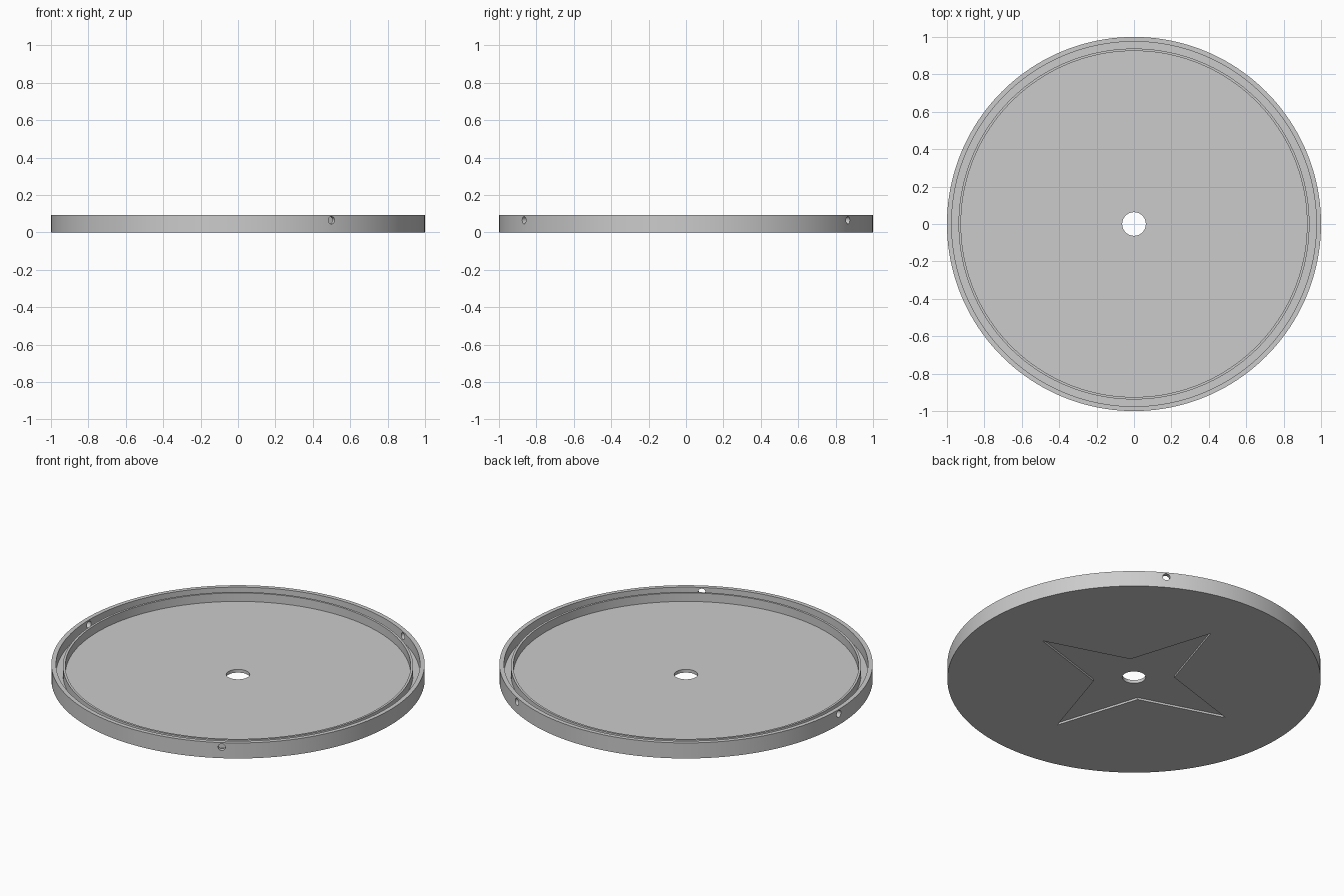
import bpy, bmesh
from math import radians, sin, cos, pi
from mathutils import Matrix

SEGMENTS = 160
HEIGHT, FLOOR, LIP = 0.092, 0.031, 0.081
STAR_DEPTH = 0.012

cube = bpy.data.objects.get("Cube")
if cube:
    bpy.data.objects.remove(cube, do_unlink=True)

grey = bpy.data.materials.new("light grey")
grey.use_nodes = True
colour = (0.6, 0.6, 0.6, 1)
grey.diffuse_color = colour
grey.node_tree.nodes["Principled BSDF"].inputs["Base Color"].default_value = colour


def make_object(name, bm):
    bmesh.ops.recalc_face_normals(bm, faces=bm.faces)
    mesh = bpy.data.meshes.new(name)
    bm.to_mesh(mesh)
    bm.free()
    mesh.materials.append(grey)
    obj = bpy.data.objects.new(name, mesh)
    bpy.context.collection.objects.link(obj)
    return obj


def lathe(name, profile):
    """Turn a closed (radius, z) profile around the vertical axis."""
    bm = bmesh.new()
    rings = [[bm.verts.new((r * cos(2 * pi * i / SEGMENTS), r * sin(2 * pi * i / SEGMENTS), z))
              for r, z in profile] for i in range(SEGMENTS)]
    count = len(profile)
    for i in range(SEGMENTS):
        a, b = rings[i], rings[(i + 1) % SEGMENTS]
        for j in range(count):
            k = (j + 1) % count
            bm.faces.new((a[j], b[j], b[k], a[k]))
    return make_object(name, bm)


def cut(target, cutter):
    """Subtract the cutter from the target and discard it."""
    cutter.hide_render = True
    mod = target.modifiers.new("cut", 'BOOLEAN')
    mod.operation = 'DIFFERENCE'
    mod.solver = 'EXACT'
    mod.object = cutter
    bpy.context.view_layer.objects.active = target
    bpy.ops.object.modifier_apply(modifier=mod.name)
    bpy.data.objects.remove(cutter, do_unlink=True)


# Dish: floor with centre hole, low inner wall, groove and taller outer wall
dish = lathe("round_dish", [
    (0.063, 0), (1, 0), (1, HEIGHT), (0.975, HEIGHT), (0.975, FLOOR),
    (0.938, FLOOR), (0.938, LIP), (0.925, LIP), (0.925, FLOOR), (0.063, FLOOR)])

# Four-pointed star recess in the underside
bm = bmesh.new()
points = []
for i in range(8):
    radius = 0.217 if i % 2 else 0.64
    points.append(bm.verts.new((radius * cos(i * pi / 4), radius * sin(i * pi / 4), -0.05)))
base = bm.faces.new(points)
top = bmesh.ops.extrude_face_region(bm, geom=[base])["geom"]
bmesh.ops.translate(bm, vec=(0, 0, 0.05 + STAR_DEPTH),
                    verts=[v for v in top if isinstance(v, bmesh.types.BMVert)])
cut(dish, make_object("star_cutter", bm))

# Three fastening holes through the outer wall
bm = bmesh.new()
for angle in (60, 180, 300):
    place = (Matrix.Rotation(radians(angle), 4, 'Z') @ Matrix.Translation((0.995, 0, 0.065))
             @ Matrix.Rotation(pi / 2, 4, 'Y'))
    bmesh.ops.create_cone(bm, cap_ends=True, segments=24, radius1=0.02, radius2=0.02,
                          depth=0.08, matrix=place)
cut(dish, make_object("hole_cutter", bm))

bpy.ops.object.select_all(action='DESELECT')
dish.select_set(True)
bpy.context.view_layer.objects.active = dish
bpy.ops.object.shade_smooth_by_angle(angle=radians(30))
